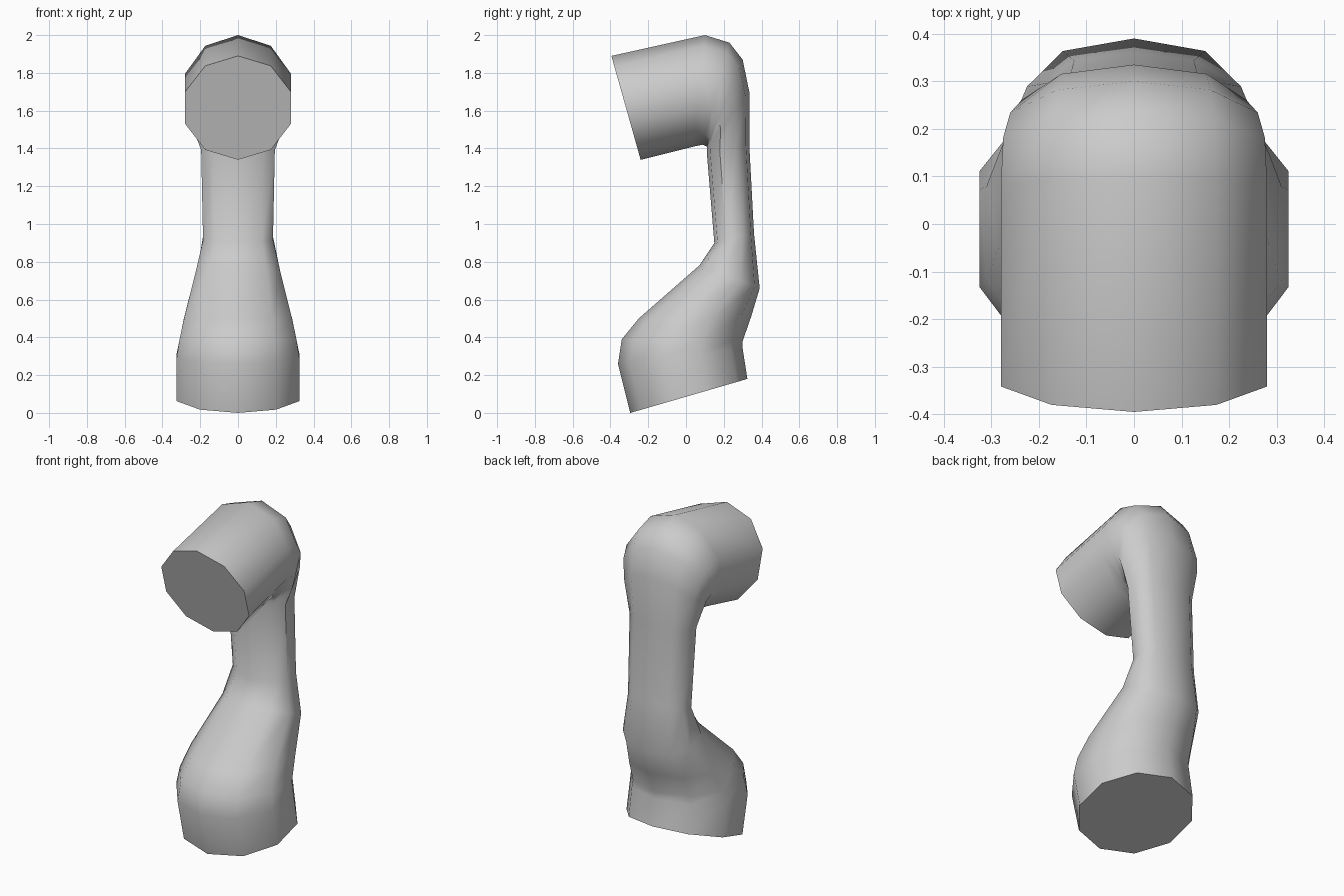
import bpy, bmesh, math

cube = bpy.data.objects.get("Cube")
if cube:
    bpy.data.objects.remove(cube, do_unlink=True)

# One plain grey for the whole body
grey = bpy.data.materials.new("plain grey")
grey.use_nodes = True
colour = (0.6, 0.6, 0.6, 1)
grey.diffuse_color = colour
grey.node_tree.nodes["Principled BSDF"].inputs["Base Color"].default_value = colour

SIDES = 10

# Cross-sections from earpiece to mouthpiece:
# back (y, z), front (y, z), half width, squareness (1 = ellipse, less = boxier)
sections = [
    ((-.395, 1.89), (-.24, 1.34), .28, 1),      # earpiece face
    ((.10, 2.0), (.04, 1.41), .28, 1),          # top of head
    ((.23, 1.96), (.09, 1.42), .275, 1),
    ((.30, 1.87), (.11, 1.41), .26, 1),
    ((.335, 1.70), (.11, 1.395), .235, .9),
    ((.335, 1.42), (.11, 1.38), .195, .8),      # top of grip
    ((.36, .95), (.15, .90), .185, .8),         # bottom of grip
    ((.39, .66), (.07, .78), .225, .85),
    ((.345, .51), (-.25, .50), .285, .95),
    ((.30, .38), (-.34, .39), .31, 1),
    ((.30, .34), (-.36, .26), .325, 1),
    ((.325, .18), (-.295, 0), .325, 1),         # mouthpiece face
]


def soften(value, power):
    return math.copysign(abs(value) ** power, value)


def ring(bm, back, front, width, power):
    """Add one closed loop spanning the back and front points."""
    verts = []
    widest = max(abs(soften(math.sin(math.tau * i / SIDES), power)) for i in range(SIDES))
    for i in range(SIDES):
        a = math.tau * i / SIDES
        t = (1 + soften(math.cos(a), power)) / 2
        x = width * soften(math.sin(a), power) / widest
        y, z = (f + (b - f) * t for b, f in zip(back, front))
        verts.append(bm.verts.new((x, y, z)))
    return verts


# Loft the handset body through the sections and cap both faces
bm = bmesh.new()
rings = [ring(bm, *s) for s in sections]
for a, b in zip(rings, rings[1:]):
    for i in range(SIDES):
        j = (i + 1) % SIDES
        bm.faces.new((a[i], a[j], b[j], b[i]))
bm.faces.new(rings[0])
bm.faces.new(rings[-1])
bmesh.ops.recalc_face_normals(bm, faces=bm.faces)

mesh = bpy.data.meshes.new("handset_body")
bm.to_mesh(mesh)
bm.free()
mesh.materials.append(grey)
body = bpy.data.objects.new("handset_body", mesh)
bpy.context.collection.objects.link(body)

# Smooth sides with crisp cap edges
bpy.ops.object.select_all(action="DESELECT")
body.select_set(True)
bpy.context.view_layer.objects.active = body
bpy.ops.object.shade_smooth_by_angle(angle=math.radians(50))
